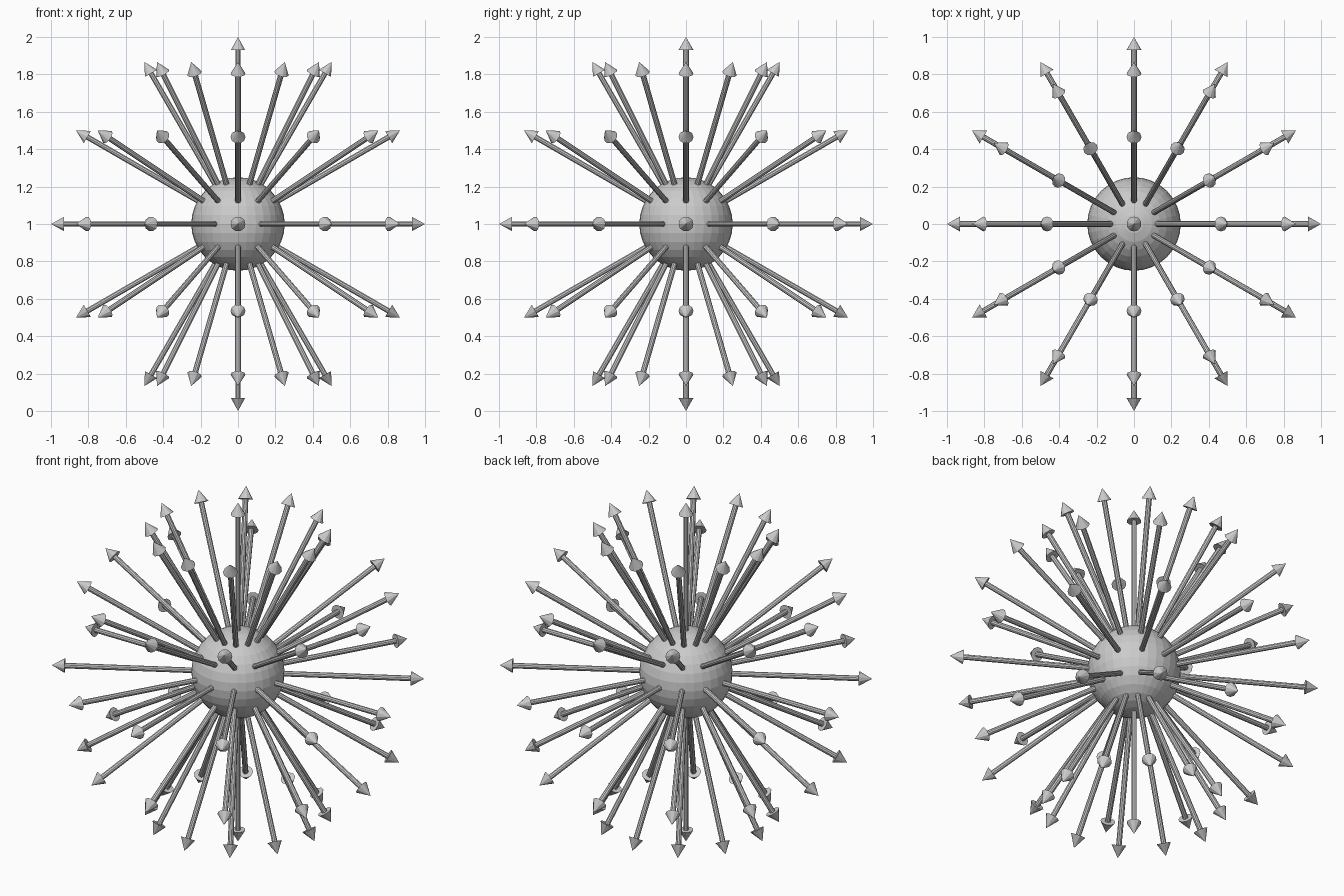
import bpy, bmesh
from math import cos, sin, radians
from mathutils import Vector, Matrix

if "Cube" in bpy.data.objects:
    bpy.data.objects.remove(bpy.data.objects["Cube"])

CENTRE = Vector((0, 0, 1))
BALL_R, SHAFT_R, HEAD_R = 0.25, 0.015, 0.04
START, HEAD_BASE, TIP = 0.235, 0.93, 1.0
SIDES = 10


def add_object(name, mesh, matrix):
    ob = bpy.data.objects.new(name, mesh)
    ob.matrix_world = matrix
    bpy.context.collection.objects.link(ob)
    return ob


def cone(bm, r1, r2, z1, z2):
    bmesh.ops.create_cone(bm, cap_ends=True, segments=SIDES, radius1=r1, radius2=r2,
                          depth=z2 - z1, matrix=Matrix.Translation((0, 0, (z1 + z2) / 2)))


# Central ball, flat faceted
bm = bmesh.new()
bmesh.ops.create_uvsphere(bm, u_segments=32, v_segments=16, radius=BALL_R)
ball_mesh = bpy.data.meshes.new("ball")
bm.to_mesh(ball_mesh)
bm.free()
add_object("ball", ball_mesh, Matrix.Translation(CENTRE))

# One arrow along +z, shared by every direction
bm = bmesh.new()
cone(bm, SHAFT_R, SHAFT_R, START, HEAD_BASE + 0.005)
cone(bm, HEAD_R, 0.0, HEAD_BASE, TIP)
bmesh.ops.remove_doubles(bm, verts=bm.verts, dist=1e-5)
arrow_mesh = bpy.data.meshes.new("arrow")
bm.to_mesh(arrow_mesh)
bm.free()

# Arrows every 30 degrees of latitude and longitude, plus both poles
place = Matrix.Translation(CENTRE)
for tilt in range(30, 180, 30):
    for turn in range(0, 360, 30):
        rot = Matrix.Rotation(radians(turn), 4, 'Z') @ Matrix.Rotation(radians(tilt), 4, 'Y')
        add_object(f"arrow_{tilt}_{turn}", arrow_mesh, place @ rot)
add_object("arrow_top", arrow_mesh, place)
add_object("arrow_bottom", arrow_mesh, place @ Matrix.Rotation(radians(180), 4, 'Y'))
